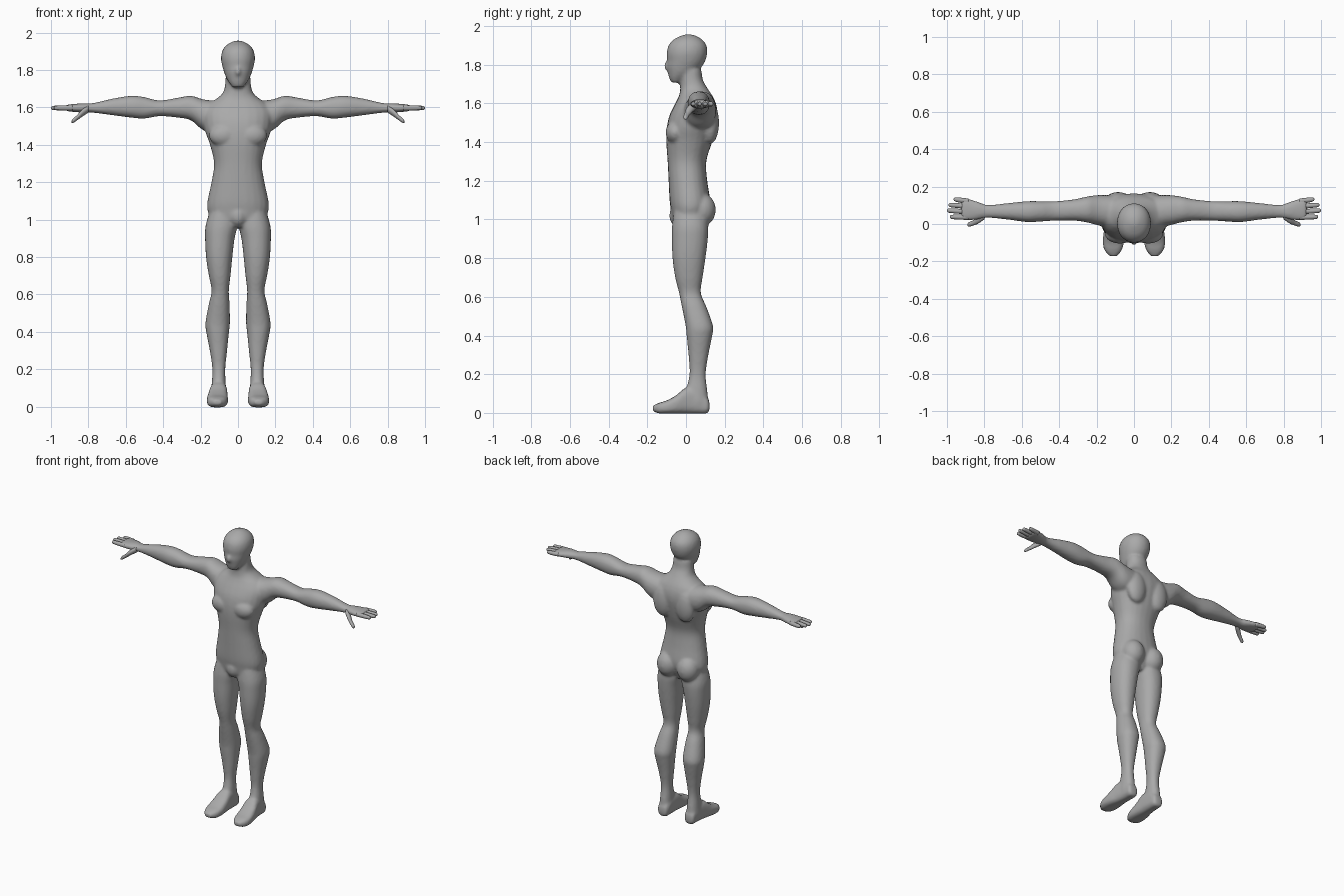
import bpy, math

AXES = {'z': lambda t, u, v: (u, v, t), 'x': lambda t, u, v: (t, u, v), 'y': lambda t, u, v: (u, t, v)}
skin = bpy.data.materials.new("plain grey")
skin.diffuse_color = (.4, .4, .4, 1)


def spline(rows, steps=4):
    """Smooth the section rows with a Catmull-Rom curve."""
    out = []
    for i in range(len(rows) - 1):
        p = [rows[max(0, min(len(rows) - 1, i + k))] for k in (-1, 0, 1, 2)]
        for s in range(steps):
            f = s / steps
            out.append([0.5 * (2 * b + (c - a) * f + (2 * a - 5 * b + 4 * c - d) * f * f
                               + (3 * b - a - 3 * c + d) * f ** 3) for a, b, c, d in zip(*p)])
    return out + [list(rows[-1])]


def loft(part, rows, axis='z', side=1, power=2.2, n=24):
    """Skin rounded sections given as (position, u min, u max, v min, v max)."""
    verts, faces = part
    start = len(verts)
    sections = spline(rows)
    for t, u0, u1, v0, v1 in sections:
        for k in range(n):
            a = 2 * math.pi * k / n
            c, s = math.cos(a), math.sin(a)
            u = (u0 + u1) / 2 + (u1 - u0) / 2 * math.copysign(abs(c) ** (2 / power), c)
            v = (v0 + v1) / 2 + (v1 - v0) / 2 * math.copysign(abs(s) ** (2 / power), s)
            x, y, z = AXES[axis](t, u, v)
            verts.append((x * side, y, z))
    # keep every face turned outward
    flip = (sections[-1][0] < sections[0][0]) ^ (axis == 'y') ^ (side < 0)
    new = []
    for r in range(len(sections) - 1):
        a, b = start + r * n, start + (r + 1) * n
        new += [(a + k, a + (k + 1) % n, b + (k + 1) % n, b + k) for k in range(n)]
    last = start + (len(sections) - 1) * n
    new.append(tuple(range(start + n - 1, start - 1, -1)))
    new.append(tuple(range(last, last + n)))
    faces += [f[::-1] for f in new] if flip else new


def blob(part, c, r):
    """Ellipsoid."""
    rows = []
    for i in range(7):
        a = math.pi * (i / 6 - .5)
        w = max(math.cos(a), .02)
        rows.append((c[2] + r[2] * math.sin(a), c[0] - r[0] * w, c[0] + r[0] * w, c[1] - r[1] * w, c[1] + r[1] * w))
    loft(part, rows, power=2)


def build(name, part):
    mesh = bpy.data.meshes.new(name)
    mesh.from_pydata(part[0], [], part[1])
    mesh.materials.append(skin)
    mesh.shade_smooth()
    obj = bpy.data.objects.new(name, mesh)
    bpy.context.collection.objects.link(obj)
    return obj


body = ([], [])

# torso and neck: z, half width, front, back
torso = [(.96, .06, -.055, .08), (1.0, .14, -.07, .1), (1.05, .163, -.078, .12), (1.1, .163, -.085, .125),
         (1.2, .142, -.09, .11), (1.3, .128, -.095, .105), (1.4, .15, -.102, .135), (1.47, .175, -.1, .153),
         (1.53, .185, -.088, .163), (1.58, .185, -.066, .16), (1.62, .155, -.045, .147), (1.65, .11, -.033, .13),
         (1.68, .08, -.03, .11), (1.72, .069, -.03, .088), (1.77, .066, -.03, .08)]
loft(body, [(z, -w, w, f, b) for z, w, f, b in torso])
blob(body, (0, -.05, 1.02), (.045, .036, .055))

# head and nose
head = [(1.708, .03, -.075, -.03), (1.73, .046, -.087, .0), (1.76, .064, -.094, .05), (1.79, .075, -.1, .082),
        (1.82, .084, -.098, .1), (1.86, .091, -.1, .11), (1.9, .085, -.09, .106), (1.93, .065, -.064, .083),
        (1.95, .034, -.025, .05), (1.957, .01, .0, .02)]
loft(body, [(z, -w, w, f, b) for z, w, f, b in head], power=2.1)
blob(body, (0, -.093, 1.792), (.014, .022, .026))

arm = [(.06, -.03, .15, 1.45, 1.63), (.18, -.01, .155, 1.475, 1.642), (.25, .008, .147, 1.53, 1.662),
       (.32, .018, .132, 1.545, 1.652), (.42, .018, .122, 1.553, 1.637), (.5, .013, .122, 1.54, 1.655),
       (.57, .01, .122, 1.545, 1.662), (.67, .023, .112, 1.558, 1.647), (.78, .033, .102, 1.572, 1.622),
       (.83, .025, .118, 1.572, 1.622), (.88, .018, .134, 1.576, 1.618), (.915, .022, .138, 1.58, 1.614),
       (.925, .04, .12, 1.588, 1.606)]
leg = [(1.06, .01, .145, -.06, .1), (.97, .003, .173, -.072, .115), (.9, .018, .176, -.073, .113),
       (.8, .03, .171, -.07, .101), (.7, .04, .156, -.056, .086), (.62, .049, .141, -.036, .077),
       (.55, .045, .156, -.022, .105), (.45, .043, .174, -.002, .14), (.4, .048, .17, .003, .136),
       (.3, .058, .151, .013, .116), (.2, .068, .137, .018, .102), (.12, .065, .141, .0, .11),
       (.06, .062, .145, -.01, .115), (.02, .065, .14, .0, .11)]
foot = [(.122, .085, .12, .02, .05), (.11, .066, .137, -.002, .08), (.06, .06, .142, -.004, .12),
        (.0, .057, .152, -.004, .13), (-.05, .054, .163, -.004, .092), (-.1, .054, .167, -.004, .064),
        (-.14, .065, .158, -.003, .052), (-.172, .09, .132, .01, .036)]
# finger root y, tip y, tip x
fingers = [(.122, .132, .965), (.094, .102, .992), (.065, .072, 1.0), (.036, .038, .985)]
# thumb x, y, z, radius
thumb = [(.80, .045, 1.592, .02), (.835, .02, 1.568, .019), (.86, .006, 1.545, .014),
         (.878, -.001, 1.531, .0125), (.887, -.003, 1.525, .009), (.89, -.004, 1.523, .003)]

for side, word in ((1, "left"), (-1, "right")):
    loft(body, arm, 'x', side)
    loft(body, leg, 'z', side)
    loft(body, foot, 'y', side, 2.9)
    # chest, shoulder blades and buttocks
    blob(body, (side * .075, -.055, 1.45), (.08, .05, .06))
    blob(body, (side * .085, .125, 1.5), (.07, .046, .11))
    blob(body, (side * .076, .082, 1.05), (.073, .072, .085))
    # fingers and thumb
    hand = ([], [])
    for y0, y1, tip in fingers:
        rows = []
        for x, r in ((.885, .014), (.93, .0135), (tip - .014, .0115), (tip - .004, .008), (tip, .002)):
            y = y0 + (y1 - y0) * (x - .885) / (tip - .885)
            rows.append((x, y - r, y + r, 1.597 - r, 1.597 + r))
        loft(hand, rows, 'x', side, 2, 12)
    loft(hand, [(x, y - r, y + r, z - r, z + r) for x, y, z, r in thumb], 'x', side, 2, 12)
    build(word + "_fingers", hand)

# fuse the body parts into one soft skin
figure = build("body", body)
fuse = figure.modifiers.new("fuse", 'REMESH')
fuse.mode = 'VOXEL'
fuse.voxel_size = .009
fuse.use_smooth_shade = True
soften = figure.modifiers.new("soften", 'SMOOTH')
soften.factor = .5
soften.iterations = 5
